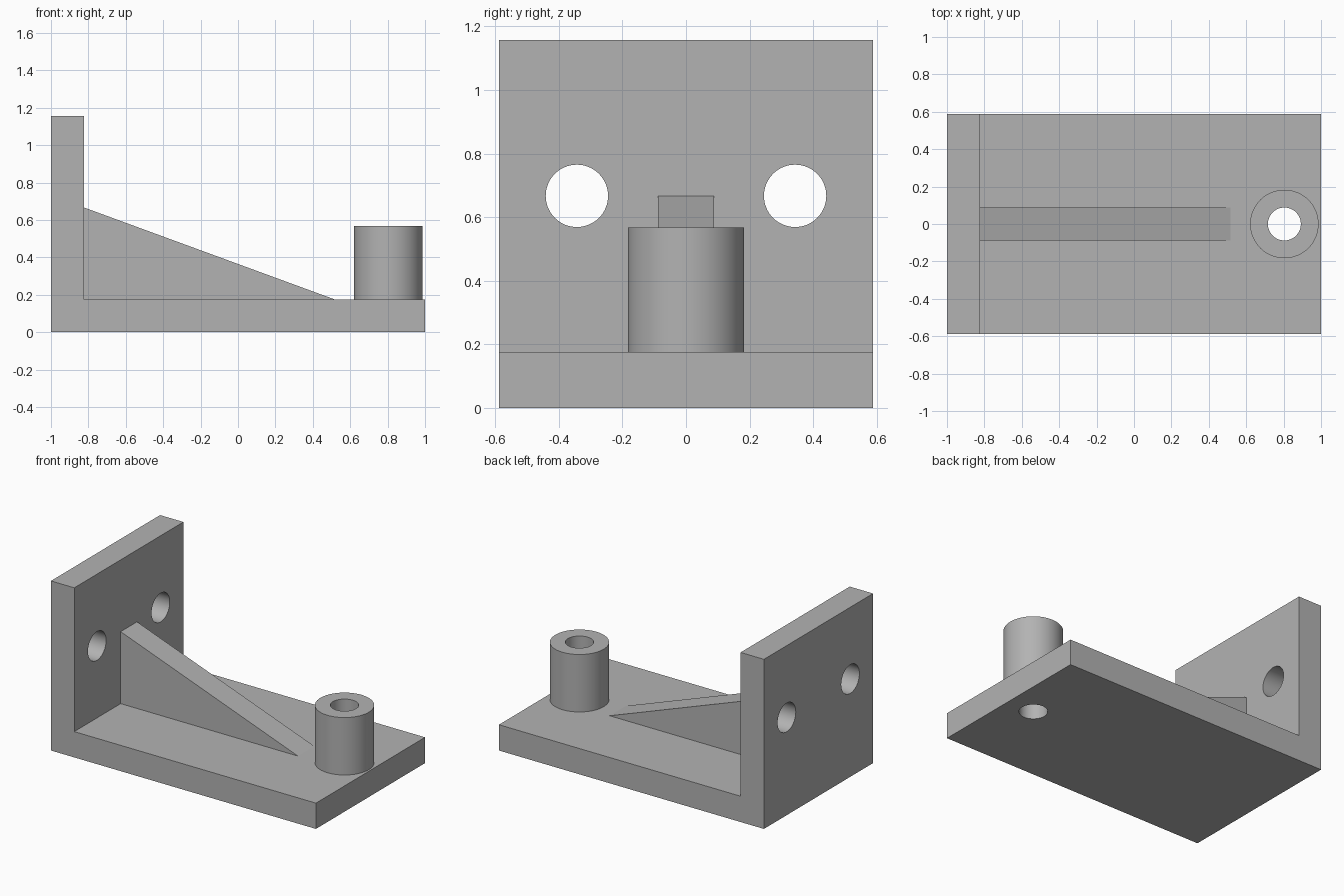
import bpy
import bmesh
from math import radians, pi
from mathutils import Matrix

cube = bpy.data.objects.get("Cube")
if cube:
    bpy.data.objects.remove(cube, do_unlink=True)

THICK = 0.176        # base and wall thickness
HALF_Y = 0.588       # half width of the bracket
WALL_X = -1 + THICK  # inner face of the wall
RIB_TOP = 0.667
BOSS_X = 0.804
BORE_R = 0.088

grey = bpy.data.materials.new("plain grey")
grey.use_nodes = True
colour = (0.45, 0.45, 0.45, 1)
grey.diffuse_color = colour
grey.node_tree.nodes["Principled BSDF"].inputs["Base Color"].default_value = colour


def finish(name, bm):
    bmesh.ops.recalc_face_normals(bm, faces=bm.faces)
    mesh = bpy.data.meshes.new(name)
    bm.to_mesh(mesh)
    bm.free()
    mesh.materials.append(grey)
    obj = bpy.data.objects.new(name, mesh)
    bpy.context.collection.objects.link(obj)
    return obj


def prism(name, profile, half_width):
    """Extrude an x-z profile symmetrically along y."""
    bm = bmesh.new()
    face = bm.faces.new([bm.verts.new((x, -half_width, z)) for x, z in profile])
    side = bmesh.ops.extrude_face_region(bm, geom=[face])["geom"]
    bmesh.ops.translate(bm, vec=(0, 2 * half_width, 0),
                        verts=[v for v in side if isinstance(v, bmesh.types.BMVert)])
    return finish(name, bm)


def cylinder(name, radius, depth, centre, axis="Z"):
    turn = Matrix.Rotation(pi / 2, 4, "Y") if axis == "X" else Matrix()
    bm = bmesh.new()
    bmesh.ops.create_cone(bm, cap_ends=True, segments=64, radius1=radius,
                          radius2=radius, depth=depth,
                          matrix=Matrix.Translation(centre) @ turn)
    return finish(name, bm)


def drill(target, cutter):
    mod = target.modifiers.new(cutter.name, "BOOLEAN")
    mod.operation = "DIFFERENCE"
    mod.solver = "EXACT"
    mod.object = cutter
    cutter.hide_render = True
    cutter.hide_set(True)


# L-shaped plate: base and upright wall
bracket = prism("bracket_plate", [(-1, 0), (1, 0), (1, THICK), (WALL_X, THICK),
                                  (WALL_X, 1.157), (-1, 1.157)], HALF_Y)

# Triangular stiffening rib
rib = prism("support_rib", [(WALL_X, THICK), (0.515, THICK), (WALL_X, RIB_TOP)], 0.088)

# Cylindrical boss standing on the base
BOSS_H = 0.392
boss = cylinder("boss", 0.183, BOSS_H, (BOSS_X, 0, THICK + BOSS_H / 2))

# Bore through boss and base
bore = cylinder("bore_cutter", BORE_R, 2, (BOSS_X, 0, 0.3))
drill(boss, bore)
drill(bracket, bore)

# Pair of mounting holes in the wall
for label, y in (("right", -0.343), ("left", 0.343)):
    drill(bracket, cylinder(label + "_hole_cutter", 0.098, 0.6,
                            (-1 + THICK / 2, y, RIB_TOP), "X"))

# Bake the cuts, then smooth the round surfaces only
for obj in (bracket, boss, rib):
    bpy.ops.object.select_all(action="DESELECT")
    obj.select_set(True)
    bpy.context.view_layer.objects.active = obj
    for mod in list(obj.modifiers):
        bpy.ops.object.modifier_apply(modifier=mod.name)
    bpy.ops.object.shade_smooth_by_angle(angle=radians(30))

# Remove the used cutters
for obj in [o for o in bpy.data.objects if o.name.endswith("_cutter")]:
    bpy.data.objects.remove(obj, do_unlink=True)
